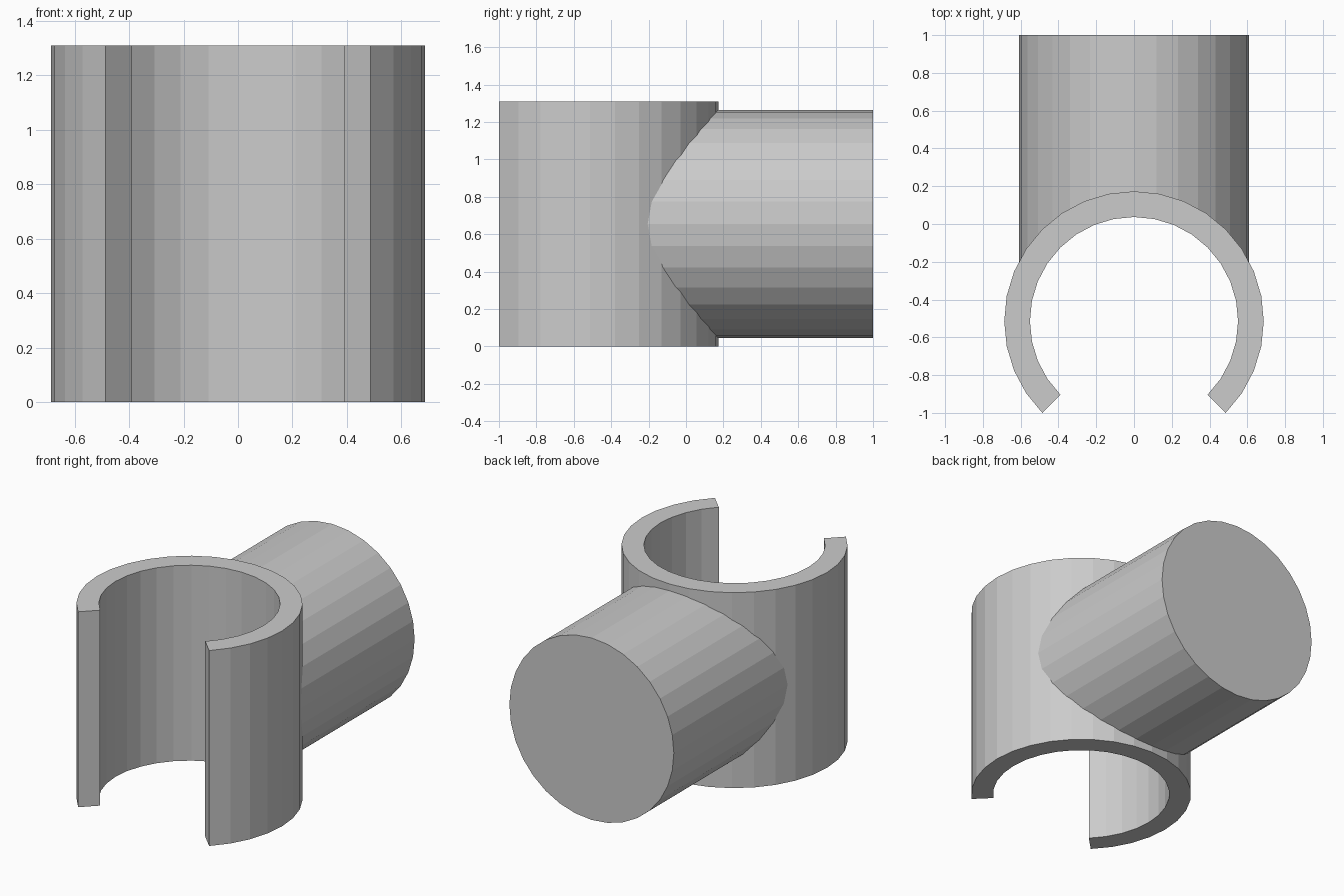
import bpy, bmesh
from math import sin, cos, radians
from mathutils import Matrix

if "Cube" in bpy.data.objects:
    bpy.data.objects.remove(bpy.data.objects["Cube"])

R_OUT, R_IN, HEIGHT = 0.687, 0.551, 1.31
RING_Y = -0.514
STEM_R = 0.61


def finish(name, bm):
    bmesh.ops.recalc_face_normals(bm, faces=bm.faces)
    mesh = bpy.data.meshes.new(name)
    bm.to_mesh(mesh)
    bm.free()
    obj = bpy.data.objects.new(name, mesh)
    bpy.context.collection.objects.link(obj)
    return obj


def cylinder(name, radius, depth, matrix):
    bm = bmesh.new()
    bmesh.ops.create_cone(bm, cap_ends=True, segments=32, radius1=radius,
                          radius2=radius, depth=depth, matrix=matrix)
    return finish(name, bm)


def boolean(target, tool, operation):
    mod = target.modifiers.new(operation.lower(), 'BOOLEAN')
    mod.operation, mod.object, mod.solver = operation, tool, 'EXACT'
    bpy.context.view_layer.objects.active = target
    bpy.ops.object.modifier_apply(modifier=mod.name)
    bpy.data.objects.remove(tool)


# Open clip: a C profile spanning 270 degrees, extruded upward
angles = [radians(-45 + 11.25 * i) for i in range(25)]
profile = [(R_OUT, a) for a in angles] + [(R_IN, a) for a in reversed(angles)]
bm = bmesh.new()
face = bm.faces.new([bm.verts.new((r * cos(a), RING_Y + r * sin(a), 0))
                     for r, a in profile])
top = bmesh.ops.extrude_face_region(bm, geom=[face], use_keep_orig=True)['geom']
bmesh.ops.translate(bm, vec=(0, 0, HEIGHT),
                    verts=[v for v in top if isinstance(v, bmesh.types.BMVert)])
clip = finish("clip_with_stem", bm)

# Solid stem running to the back, saddle-cut to end inside the clip wall
stem = cylinder("stem", STEM_R, 1.5, Matrix.Translation((0, 0.25, HEIGHT / 2))
                @ Matrix.Rotation(radians(90), 4, 'X'))
bore = cylinder("bore_cutter", 0.625, 3, Matrix.Translation((0, RING_Y, HEIGHT / 2)))
boolean(stem, bore, 'DIFFERENCE')
boolean(clip, stem, 'UNION')
